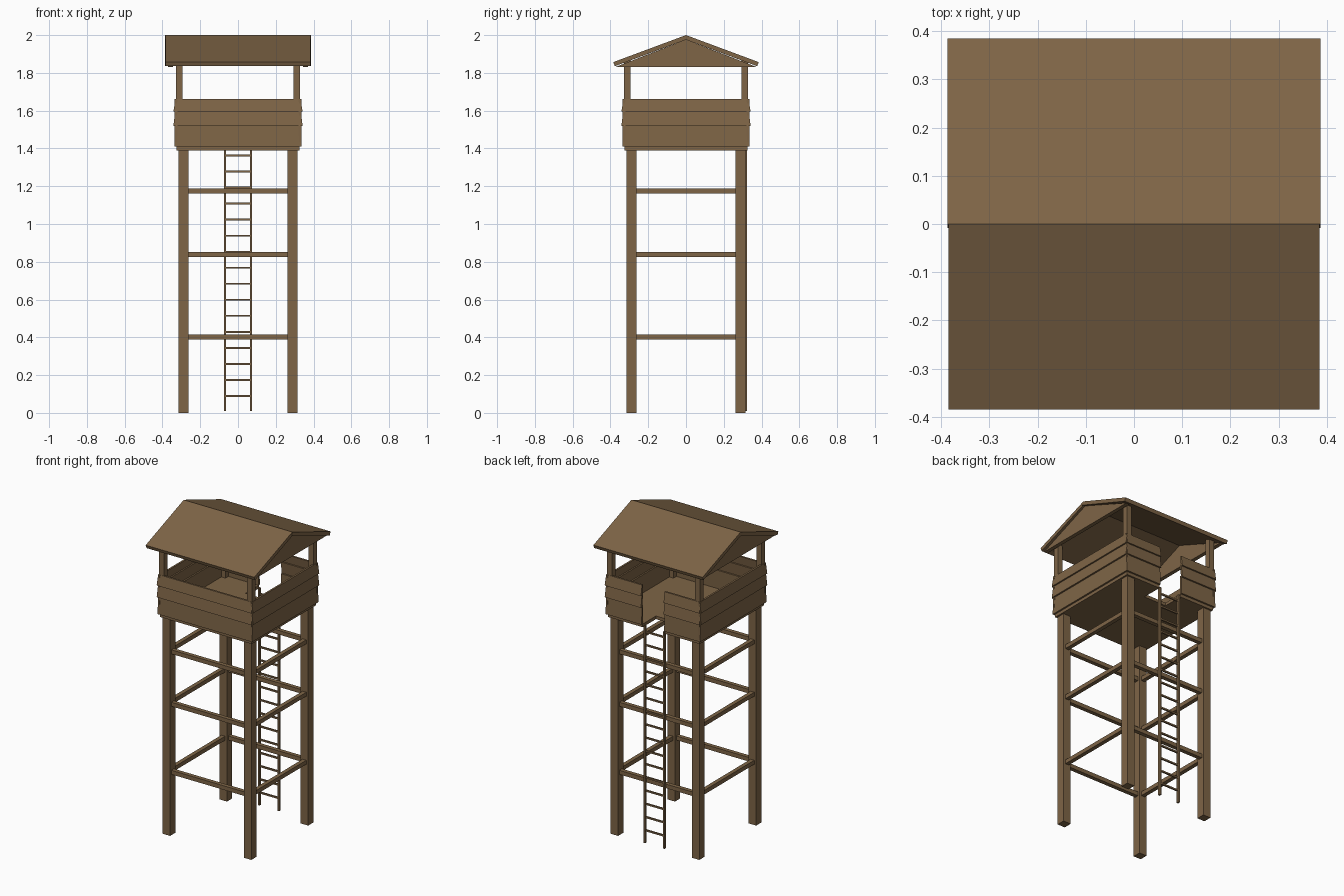
import bpy, bmesh, math
from mathutils import Matrix, Vector

cube = bpy.data.objects.get("Cube")
if cube:
    bpy.data.objects.remove(cube, do_unlink=True)

wood = bpy.data.materials.new("brown_wood")
wood.use_nodes = True
colour = (0.21, 0.13, 0.062, 1)
wood.diffuse_color = colour
wood.node_tree.nodes["Principled BSDF"].inputs["Base Color"].default_value = colour


def finish(name, bm):
    bmesh.ops.recalc_face_normals(bm, faces=bm.faces)
    mesh = bpy.data.meshes.new(name)
    bm.to_mesh(mesh)
    bm.free()
    mesh.materials.append(wood)
    obj = bpy.data.objects.new(name, mesh)
    bpy.context.collection.objects.link(obj)
    return obj


def box(name, x, y, z):
    """Box from (min, max) ranges."""
    bm = bmesh.new()
    bmesh.ops.create_cube(bm, size=1)
    for v in bm.verts:
        v.co = [(r[0] + r[1]) / 2 + c * (r[1] - r[0]) for r, c in zip((x, y, z), v.co)]
    return finish(name, bm)


def prism(name, profile, x0, x1, turn=0):
    """Extrude a (y, z) profile from x0 to x1, then turn about z."""
    bm = bmesh.new()
    face = bm.faces.new([bm.verts.new((x0, y, z)) for y, z in profile])
    new = bmesh.ops.extrude_face_region(bm, geom=[face])["geom"]
    bmesh.ops.translate(bm, vec=(x1 - x0, 0, 0),
                        verts=[g for g in new if isinstance(g, bmesh.types.BMVert)])
    bmesh.ops.transform(bm, matrix=Matrix.Rotation(turn, 4, 'Z'), verts=bm.verts)
    return finish(name, bm)


def around(c, width):
    return (c - width / 2, c + width / 2)


# Legs and roof posts at the four corners
LEG, POST = 0.288, 0.312
for sx, xname in ((-1, "right"), (1, "left")):
    for sy, yname in ((-1, "front"), (1, "back")):
        tag = f"{yname}_{xname}"
        box(f"leg_{tag}", around(sx * LEG, 0.053), around(sy * LEG, 0.053), (0, 1.39))
        box(f"roof_post_{tag}", around(sx * POST, 0.035), around(sy * POST, 0.035), (1.41, 1.865))

# Cross beams between the legs
SPAN = (-0.262, 0.262)
for level, z in enumerate((0.402, 0.838, 1.174)):
    for s, a, b in ((-1, "front", "right"), (1, "back", "left")):
        box(f"beam_{a}_{level}", SPAN, around(s * LEG, 0.026), around(z, 0.026))
        box(f"beam_{b}_{level}", around(s * LEG, 0.026), SPAN, around(z, 0.026))

# Platform with a notch where the ladder arrives
EDGE, GAP, NOTCH = 0.325, 0.08, 0.19
FLOOR = (1.39, 1.41)
bm = bmesh.new()
outline = [(-EDGE, -EDGE), (EDGE, -EDGE), (EDGE, EDGE), (GAP, EDGE),
           (GAP, NOTCH), (-GAP, NOTCH), (-GAP, EDGE), (-EDGE, EDGE)]
floor = bm.faces.new([bm.verts.new((x, y, FLOOR[0])) for x, y in outline])
top = bmesh.ops.extrude_face_region(bm, geom=[floor])["geom"]
bmesh.ops.translate(bm, vec=(0, 0, FLOOR[1] - FLOOR[0]),
                    verts=[g for g in top if isinstance(g, bmesh.types.BMVert)])
finish("platform", bm)

# Overlapping wall boards, each leaning out at its foot
WALL = 0.335
boards = ((1.41, 1.53, 0.336), (1.52, 1.605, 0.342), (1.595, 1.662, 0.342))
for row, (low, high, foot) in enumerate(boards):
    profile = [(-foot, low), (-0.331, high), (-0.319, high), (-foot + 0.012, low)]
    for k, side in enumerate(("front", "left", "back", "right")):
        pieces = ((-WALL, -GAP), (GAP, WALL)) if side == "back" else ((-WALL, WALL),)
        for n, (x0, x1) in enumerate(pieces):
            prism(f"wall_board_{side}_{row}_{n}", profile, x0, x1, k * math.pi / 2)

# Ladder on the back
for s, side in ((-1, "right"), (1, "left")):
    box(f"ladder_rail_{side}", around(s * 0.069, 0.012), (0.308, 0.324), (0.01, 1.4))
for i in range(16):
    box(f"ladder_rung_{i}", (-0.065, 0.065), around(0.316, 0.01), around(0.09 + i * 0.0848, 0.01))

# Roof: two square-cut slabs meeting at the ridge
eave = Vector((0.385, 1.857))
ridge = Vector((0, 2.0))
along = (eave - ridge).normalized()
inward = Vector((along.y, -along.x)) * 0.023
for s, half, side in ((-1, 0.385, "front"), (1, 0.387, "back")):
    pts = [ridge, eave, eave + inward, ridge + inward]
    prism(f"roof_slab_{side}", [(s * p.x, p.y) for p in pts], -half, half)

# Gable boards under the slabs
for s, side in ((-1, "right"), (1, "left")):
    prism(f"gable_{side}", [(-0.372, 1.832), (0.372, 1.832), (0, 1.976)],
          s * 0.345, s * 0.37)
